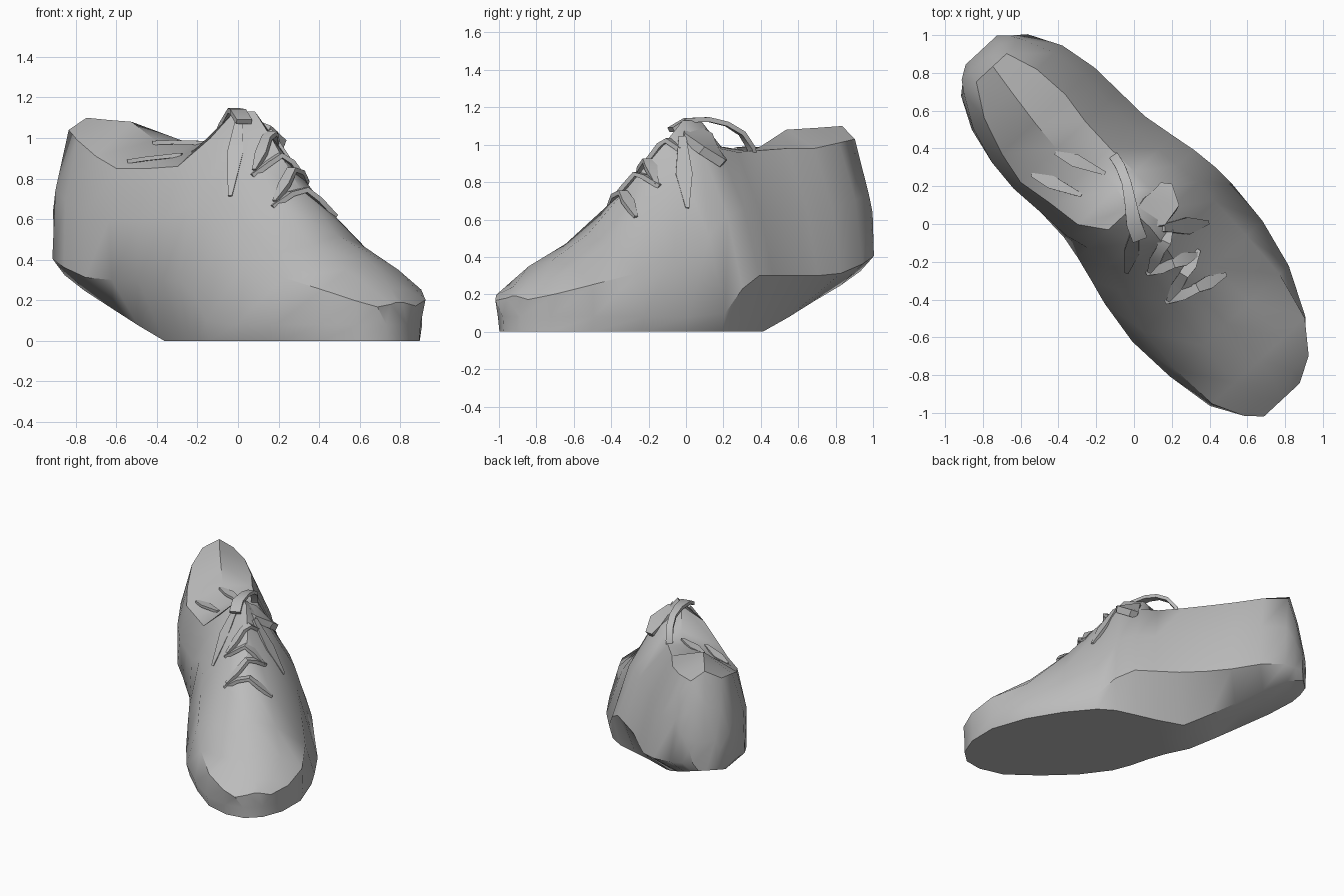
import bpy
import bmesh
import math
from mathutils import Vector
from mathutils.bvhtree import BVHTree

if "Cube" in bpy.data.objects:
    bpy.data.objects.remove(bpy.data.objects["Cube"], do_unlink=True)

# One plain grey for the whole shoe
GREY = (0.5, 0.5, 0.5, 1.0)
grey = bpy.data.materials.new("plain grey")
grey.use_nodes = True
grey.diffuse_color = GREY
grey.node_tree.nodes["Principled BSDF"].inputs["Base Color"].default_value = GREY

# The shoe lies diagonally: s runs heel to toe, t runs across it
ALONG = Vector((0.68, -0.733, 0)).normalized()
ACROSS = Vector((-ALONG.y, ALONG.x, 0))


def place(s, t, z):
    return ALONG * s + ACROSS * t + Vector((0, 0, z))


def clamp(value, low, high):
    return max(low, min(high, value))


def loft(rings):
    """Skin a row of equal closed rings and cap both ends."""
    bm = bmesh.new()
    rows = [[bm.verts.new(point) for point in ring] for ring in rings]
    for row, following in zip(rows, rows[1:]):
        for i in range(len(row)):
            j = (i + 1) % len(row)
            bm.faces.new((row[i], row[j], following[j], following[i]))
    bm.faces.new(rows[0])
    bm.faces.new(rows[-1])
    bmesh.ops.recalc_face_normals(bm, faces=bm.faces)
    return bm


def finish(bm, name, angle):
    mesh = bpy.data.meshes.new(name)
    bm.to_mesh(mesh)
    bm.free()
    mesh.materials.append(grey)
    obj = bpy.data.objects.new(name, mesh)
    bpy.context.collection.objects.link(obj)
    bpy.ops.object.select_all(action="DESELECT")
    obj.select_set(True)
    bpy.context.view_layer.objects.active = obj
    bpy.ops.object.shade_smooth_by_angle(angle=math.radians(angle))


# Stations: s, inner and outer side t, then (t, z) of inner edge, ridge, outer edge
STATIONS = [
    (-1.225, -.05, .12, -.04, .6, .04, .62, .1, .6),
    (-1.18, -.14, .19, -.09, .82, .03, .87, .13, .82),
    (-1.12, -.21, .27, -.1, 1.04, .02, 1.1, .12, 1.03),
    (-.95, -.29, .365, -.2, .99, 0, 1.09, .18, 1.01),
    (-.75, -.33, .41, -.26, .91, -.02, 1.08, .2, .98),
    (-.57, -.32, .42, -.29, .85, -.03, .99, .18, .98),
    (-.38, -.32, .43, -.25, .85, .05, .97, .18, .97),
    (-.2, -.32, .47, -.22, .86, .06, .99, .19, .96),
    (-.07, -.34, .5, -.12, 1, .04, 1.13, .19, .98),
    (.07, -.37, .52, -.08, .99, .05, 1.13, .2, .97),
    (.2, -.4, .525, -.1, .88, .04, 1, .17, .88),
    (.45, -.43, .51, -.14, .67, 0, .75, .15, .68),
    (.72, -.41, .45, -.17, .47, 0, .52, .17, .47),
    (.98, -.36, .33, -.18, .35, 0, .38, .17, .35),
    (1.14, -.25, .17, -.13, .24, -.03, .26, .09, .25),
    (1.215, -.13, .01, -.1, .18, -.06, .19, -.02, .19),
]


def section(s, inner, outer, t1, z1, t2, z2, t3, z3):
    sole = clamp(-.4 - s, 0, 1) * .45       # the sole lifts towards the heel
    wide = clamp(.3 - s, .08, .3) + clamp(-.7 - s, 0, 1) * .25
    # the tread is broad at the ball, pinched at the arch, broader at the heel
    shrink = clamp(.82 + s, .45, .95) + clamp(-.8 - s, 0, .4) * .5
    bulge = .035 + .065 * clamp(s, 0, .6)   # the toe box is rounder

    def side(edge, t, z):
        sign = 1 if edge > t2 else -1
        return ((edge * shrink, sole), (edge, wide),
                ((edge + t) / 2 + sign * bulge, (wide + z) / 2 + bulge / 2), (t, z))

    left = side(inner, t1, z1)
    right = side(outer, t3, z3)
    outline = [*left, (t2, z2), *reversed(right), ((inner + outer) / 2 * shrink, sole)]
    return [place(s, t, z) for t, z in outline]


# Shoe body: sole, upper, collar and tongue in one skin
body = loft([section(*row) for row in STATIONS])
surface = BVHTree.FromBMesh(body)
finish(body, "shoe_body", 38)


def on_top(s, t, lift):
    """Point on the upper, raised by lift."""
    hit = surface.ray_cast(place(s, t, 3), Vector((0, 0, -1)))[0]
    return hit + Vector((0, 0, lift))


def ribbon(name, path, widths, thickness):
    """Flat strip along a path, with its own width at each point."""
    rings = []
    for i, point in enumerate(path):
        step = path[min(i + 1, len(path) - 1)] - path[max(i - 1, 0)]
        half = Vector((-step.y, step.x, 0)).normalized() * widths[i] / 2
        normal = step.cross(half).normalized() * thickness / 2
        if normal.z < 0:
            normal.negate()
        rings.append([point - half - normal, point + half - normal,
                      point + half + normal, point - half + normal])
    finish(loft(rings), name, 30)


# Crossing laces down the front of the tongue
for number, s in enumerate((.2, .29, .38, .47)):
    spread = .11 + .015 * number
    slant = .05 if number % 2 else -.04
    path = [on_top(s + slant * k, spread * k, lift)
            for k, lift in ((-1, 0), (-.4, .01), (.1, .02), (.5, .015), (1.1, 0))]
    ribbon(f"lace_{number + 1}", path, (.02, .06, .05, .07, .02), .025)

# Bow: standing loop, flat lobe and two loose ends
LOOP = [(.03, -.08, 1.08), (0, 0, 1.13), (-.02, .12, 1.135), (-.04, .22, 1.11),
        (-.07, .3, 1.06), (-.1, .35, .98), (-.11, .36, .92)]
ribbon("bow_loop", [Vector(p) for p in LOOP], [.08, .08, .06, .05, .05, .05, .04], .025)

LOBE = [(.02, .02, 1.08), (.1, .06, 1.04), (.16, .12, .97), (.17, .2, .9)]
ribbon("bow_lobe", [Vector(p) for p in LOBE], [.1, .18, .16, .06], .05)

ribbon("outer_lace_end", [on_top(.12, .1, .01), on_top(.2, .2, .01), on_top(.26, .29, 0)],
       [.04, .09, .02], .02)
ribbon("inner_lace_end", [on_top(.03, -.02, .01), on_top(.1, -.11, .01), on_top(.16, -.2, 0)],
       [.04, .08, .02], .02)

# Folds where the collar meets the tongue
for number, t in enumerate((-.22, -.05)):
    path = [on_top(-.56, t, 0), on_top(-.46, t + .05, .01), on_top(-.3, t + .12, 0)]
    ribbon(f"tongue_fold_{number + 1}", path, [.02, .07, .02], .02)
